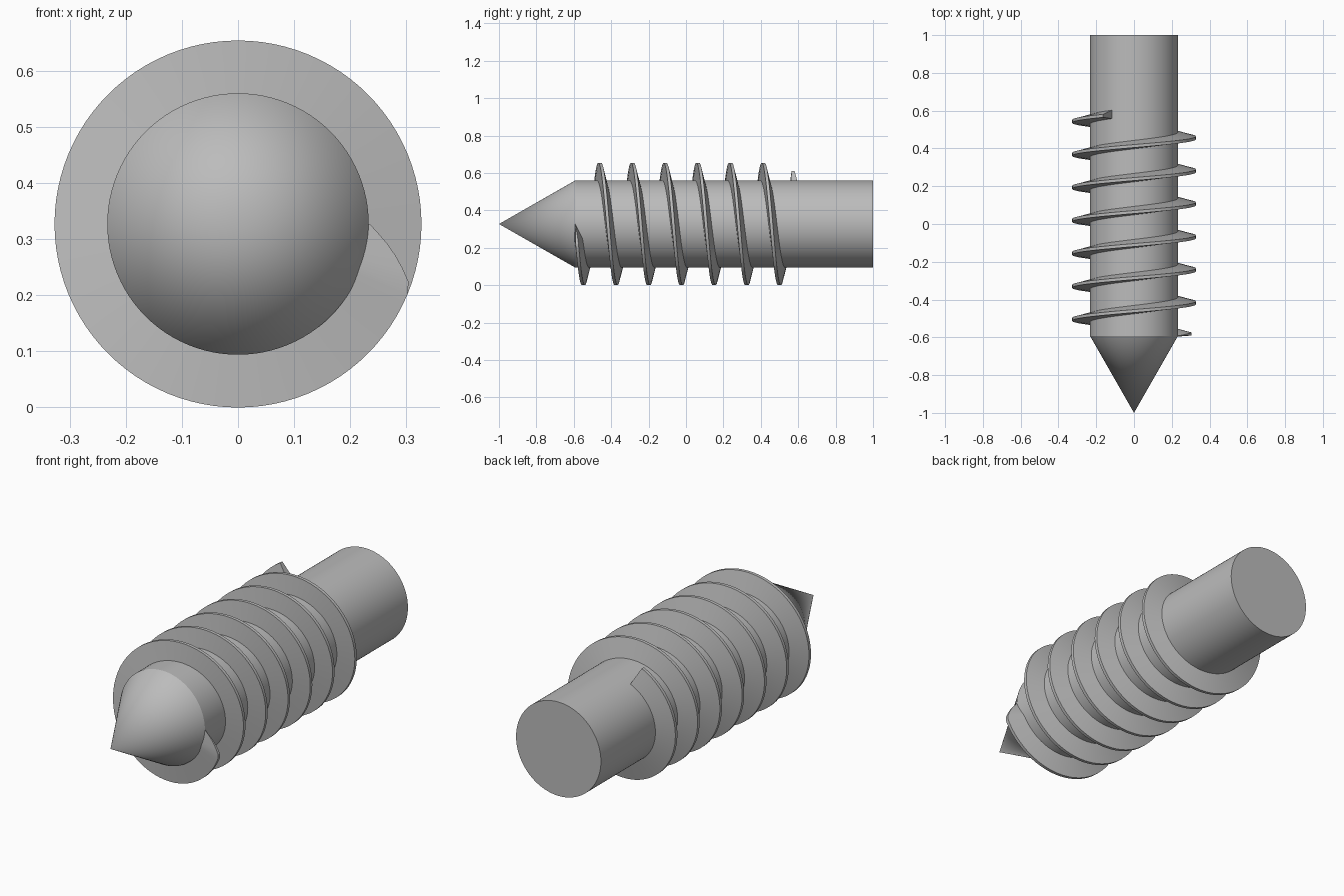
import bpy, bmesh, math

cube = bpy.data.objects.get("Cube")
if cube:
    bpy.data.objects.remove(cube, do_unlink=True)

AXIS_Z = 0.327      # height of the screw's axis
CORE_R = 0.233
THREAD_R = 0.327
SHOULDER_Y = -0.592
PITCH = 0.1747
STEPS = 96          # segments per turn

steel = bpy.data.materials.new("grey steel")
steel.use_nodes = True
steel.diffuse_color = (0.5, 0.5, 0.5, 1)
steel.node_tree.nodes["Principled BSDF"].inputs["Base Color"].default_value = (0.5, 0.5, 0.5, 1)


def around(radius, angle, y):
    """Point at a radius and angle about the screw's axis."""
    return (radius * math.cos(angle), y, AXIS_Z + radius * math.sin(angle))


def finish(name, bm):
    bmesh.ops.recalc_face_normals(bm, faces=bm.faces)
    mesh = bpy.data.meshes.new(name)
    bm.to_mesh(mesh)
    bm.free()
    mesh.materials.append(steel)
    obj = bpy.data.objects.new(name, mesh)
    bpy.context.collection.objects.link(obj)
    bpy.ops.object.select_all(action='DESELECT')
    obj.select_set(True)
    bpy.context.view_layer.objects.active = obj
    bpy.ops.object.shade_smooth_by_angle(angle=math.radians(25))


# Shaft with conical point
bm = bmesh.new()
angles = [math.tau * i / STEPS for i in range(STEPS)]
front = [bm.verts.new(around(CORE_R, a, SHOULDER_Y)) for a in angles]
back = [bm.verts.new(around(CORE_R, a, 1)) for a in angles]
tip = bm.verts.new((0, -1, AXIS_Z))
for i in range(STEPS):
    j = (i + 1) % STEPS
    bm.faces.new((front[i], front[j], back[j], back[i]))
    bm.faces.new((tip, front[j], front[i]))
bm.faces.new(back)
finish("pointed_shaft", bm)

# Helical thread: trapezoid section swept about the axis, with a lead-in ramp
section = [(CORE_R - 0.004, -0.015), (THREAD_R, -0.008),
           (THREAD_R, 0.008), (CORE_R - 0.004, 0.031)]
turns = 6 + 2 / 3
lead_in = math.radians(20)
count = round(turns * STEPS)
bm = bmesh.new()
rings = []
for i in range(count + 1):
    travel = math.tau * i / STEPS
    grow = max(0.02, min(1, travel / lead_in))
    y = SHOULDER_Y + PITCH * i / STEPS
    rings.append([bm.verts.new(around(CORE_R + (r - CORE_R) * grow, -travel, y + dy * grow))
                  for r, dy in section])
for a, b in zip(rings, rings[1:]):
    for k in range(4):
        n = (k + 1) % 4
        bm.faces.new((a[k], a[n], b[n], b[k]))
bm.faces.new(rings[0])
bm.faces.new(rings[-1])
finish("helical_thread", bm)
